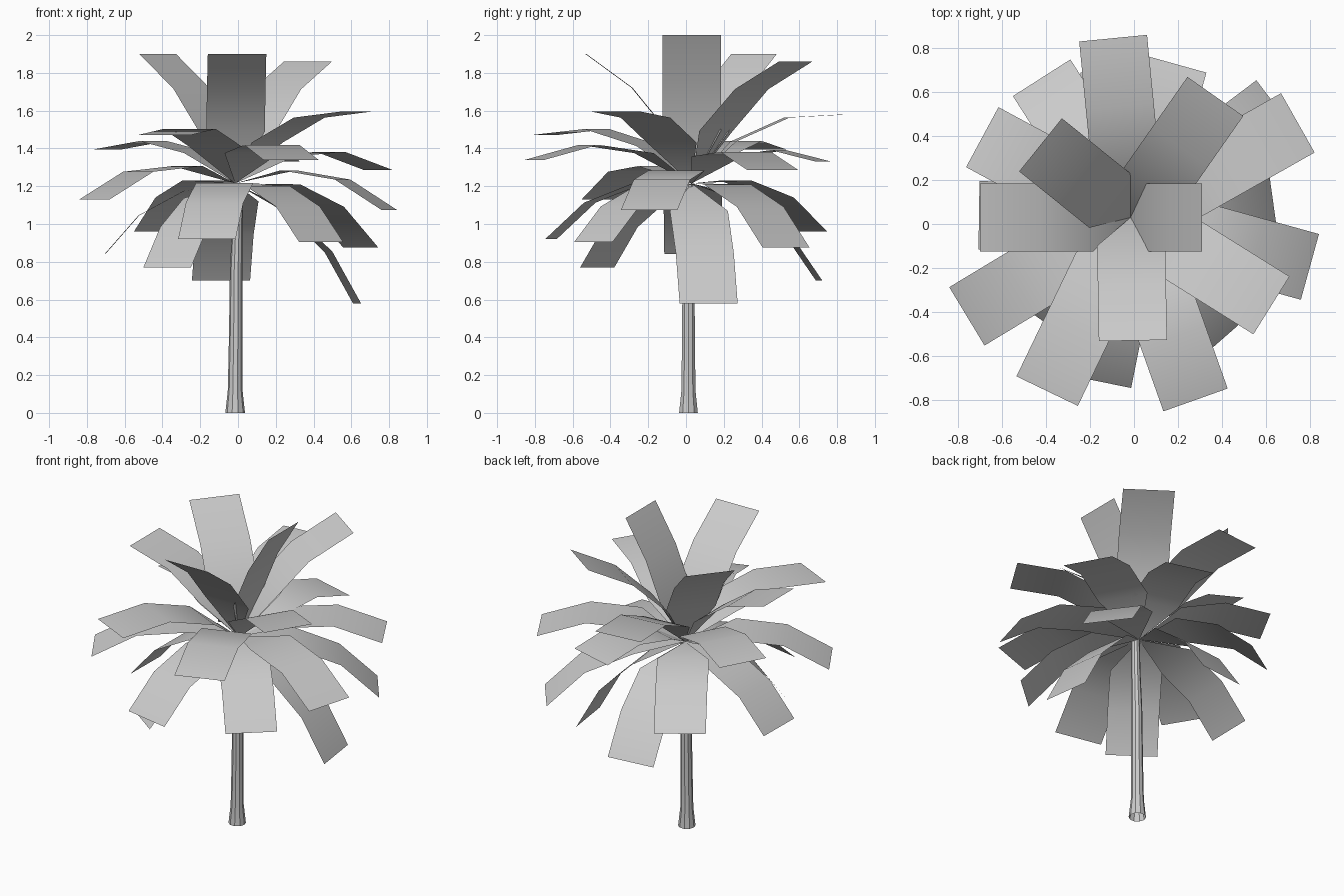
import bpy, bmesh
from math import radians, cos, sin, atan2, hypot, pi
from mathutils import Vector

cube = bpy.data.objects.get("Cube")
if cube:
    bpy.data.objects.remove(cube)


def make_material(name, rgb):
    mat = bpy.data.materials.new(name)
    mat.use_nodes = True
    mat.diffuse_color = (*rgb, 1)
    mat.node_tree.nodes["Principled BSDF"].inputs["Base Color"].default_value = (*rgb, 1)
    return mat


grey = make_material("pale grey", (0.6, 0.6, 0.6))


def add_object(name, bm, angle):
    mesh = bpy.data.meshes.new(name)
    bm.to_mesh(mesh)
    bm.free()
    mesh.materials.append(grey)
    obj = bpy.data.objects.new(name, mesh)
    bpy.context.collection.objects.link(obj)
    bpy.ops.object.select_all(action="DESELECT")
    obj.select_set(True)
    bpy.context.view_layer.objects.active = obj
    bpy.ops.object.shade_smooth_by_angle(angle=radians(angle))


# Trunk: flared foot, slim leaning stem
def build_trunk(sides=10):
    rings = [(0, -0.015, 0.052), (0.12, -0.015, 0.039), (0.4, -0.012, 0.036),
             (0.75, -0.01, 0.033), (1.0, -0.003, 0.028), (1.21, 0, 0.026)]
    bm = bmesh.new()
    loops = []
    for z, x, r in rings:
        loops.append([bm.verts.new((x + r * cos(2 * pi * i / sides),
                                    0.013 + r * sin(2 * pi * i / sides), z))
                      for i in range(sides)])
    for low, high in zip(loops, loops[1:]):
        for i in range(sides):
            j = (i + 1) % sides
            bm.faces.new((low[i], low[j], high[j], high[i]))
    bm.faces.new(loops[-1])
    add_object("trunk", bm, 20)


# Frond: a pointed strip of three segments arching from the crown to its tip
CROWN = Vector((-0.015, 0.03, 1.215))
HALF_WIDTH = 0.155


def build_frond(name, tip):
    span = Vector(tip) - CROWN
    run = hypot(span.x, span.y)
    out = Vector((span.x / run, span.y / run, 0))
    side = Vector((-out.y, out.x, 0)) * HALF_WIDTH
    pitch = atan2(span.z, run)
    bend = radians(23) * cos(pitch)  # steep fronds sag less
    step = span.length / (1 + 2 * cos(bend))
    bm = bmesh.new()
    point = CROWN.copy()
    previous = [bm.verts.new(point)]
    for turn in (bend, 0, -bend):
        a = pitch + turn
        point = point + step * (out * cos(a) + Vector((0, 0, sin(a))))
        pair = [bm.verts.new(point - side), bm.verts.new(point + side)]
        bm.faces.new((previous[0], *pair, *previous[1:]))
        previous = pair
    add_object(name, bm, 30)


# Tip positions of the fronds, by layer
layers = {
    "upright_frond": [(-0.005, -0.53, 1.9), (-0.425, 0.36, 1.9),
                      (0.37, 0.58, 1.86), (0.31, 0.03, 2.0)],
    "raised_frond": [(-0.7, 0.03, 1.69), (0.625, -0.37, 1.595),
                     (-0.095, 0.845, 1.58), (-0.395, -0.76, 1.47)],
    "spreading_frond": [(-0.69, 0.395, 1.395), (0.28, -0.8, 1.34),
                        (0.745, 0.46, 1.285), (0.18, 0.73, 1.33),
                        (-0.76, -0.42, 1.13), (0.8, -0.195, 1.075)],
    "drooping_frond": [(-0.42, 0.665, 0.96), (0.65, 0.53, 0.875),
                       (-0.705, 0.04, 0.84), (0.63, 0.12, 0.58),
                       (-0.165, -0.715, 0.92), (0.44, -0.49, 0.905),
                       (-0.375, -0.47, 0.77), (-0.09, 0.705, 0.7)],
}

build_trunk()
for layer, tips in layers.items():
    for number, tip in enumerate(tips, 1):
        build_frond(f"{layer}_{number}", tip)
